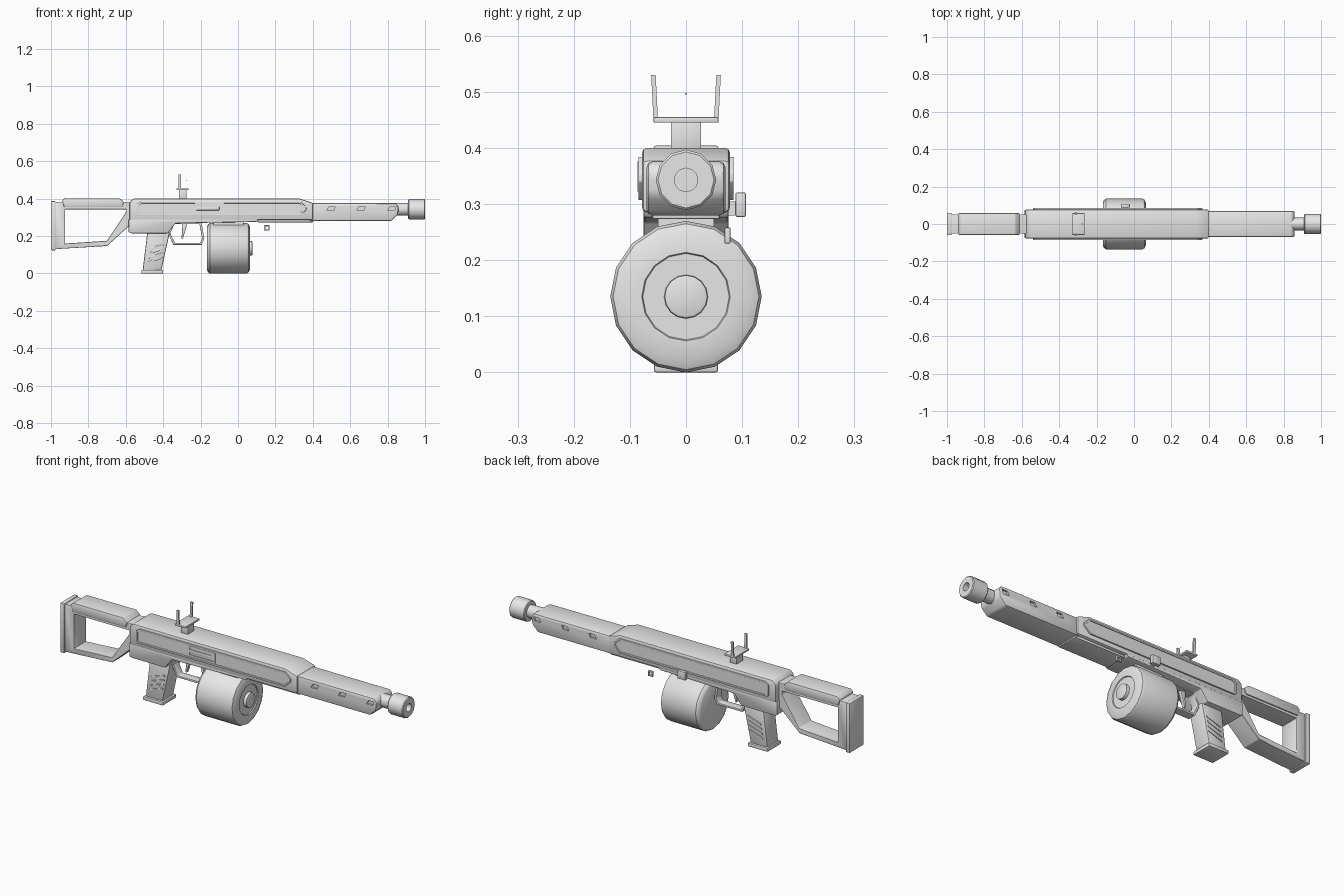
import bpy, bmesh, math

cube = bpy.data.objects.get("Cube")
if cube:
    bpy.data.objects.remove(cube, do_unlink=True)

grey = bpy.data.materials.new("plain grey")
grey.use_nodes = True
grey.diffuse_color = (0.8, 0.8, 0.8, 1)
grey.node_tree.nodes["Principled BSDF"].inputs["Base Color"].default_value = (0.8, 0.8, 0.8, 1)


def apply(obj, mod):
    bpy.context.view_layer.objects.active = obj
    bpy.ops.object.modifier_apply(modifier=mod.name)


def finish(name, bm, bevel=0, cutters=()):
    """Turn a bmesh into a bevelled, cut and shaded object."""
    bmesh.ops.recalc_face_normals(bm, faces=bm.faces)
    mesh = bpy.data.meshes.new(name)
    bm.to_mesh(mesh)
    bm.free()
    mesh.materials.append(grey)
    obj = bpy.data.objects.new(name, mesh)
    bpy.context.collection.objects.link(obj)
    bpy.ops.object.select_all(action='DESELECT')
    obj.select_set(True)
    bpy.context.view_layer.objects.active = obj
    if bevel:
        mod = obj.modifiers.new("edge_bevel", 'BEVEL')
        mod.width, mod.segments, mod.limit_method = bevel, 2, 'ANGLE'
        apply(obj, mod)
    for cutter in cutters:
        mod = obj.modifiers.new("cut", 'BOOLEAN')
        mod.operation, mod.solver, mod.object = 'DIFFERENCE', 'EXACT', cutter
        apply(obj, mod)
        bpy.data.objects.remove(cutter, do_unlink=True)
    bpy.ops.object.shade_smooth_by_angle(angle=math.radians(32))
    return obj


def prism(name, outline, y0, y1, bevel=0, cutters=()):
    """Side outline in x and z, extruded between two y values."""
    bm = bmesh.new()
    face = bm.faces.new([bm.verts.new((x, y0, z)) for x, z in outline])
    moved = bmesh.ops.extrude_face_region(bm, geom=[face])["geom"]
    bmesh.ops.translate(bm, vec=(0, y1 - y0, 0),
                        verts=[v for v in moved if isinstance(v, bmesh.types.BMVert)])
    return finish(name, bm, bevel, cutters)


def box(name, x0, x1, y0, y1, z0, z1, bevel=0):
    return prism(name, [(x0, z0), (x1, z0), (x1, z1), (x0, z1)], y0, y1, bevel)


def frame(name, outer, inner, y0, y1, bevel=0):
    """Closed loop between two outlines of equal point count."""
    bm = bmesh.new()
    rings = [[bm.verts.new((x, y, z)) for x, z in line]
             for line, y in ((outer, y0), (outer, y1), (inner, y1), (inner, y0))]
    n = len(outer)
    for k in range(4):
        a, b = rings[k], rings[(k + 1) % 4]
        for i in range(n):
            j = (i + 1) % n
            bm.faces.new((a[i], a[j], b[j], b[i]))
    return finish(name, bm, bevel)


def lathe(name, profile, sides, z):
    """Spin (x, radius) points about a lengthwise axis."""
    bm = bmesh.new()
    turn = [2 * math.pi * i / sides for i in range(sides)]
    rings = [[bm.verts.new((x, r * math.cos(t), z + r * math.sin(t))) for t in turn]
             for x, r in profile]
    for a, b in zip(rings, rings[1:]):
        for i in range(sides):
            j = (i + 1) % sides
            bm.faces.new((a[i], a[j], b[j], b[i]))
    bm.faces.new(rings[0])
    bm.faces.new(rings[-1])
    return finish(name, bm)


# Stock: open frame, cheek rest and butt pad
frame("stock_frame",
      [(-0.98, .383), (-0.57, .383), (-0.57, .265), (-0.70, .147), (-0.98, .13)],
      [(-0.925, .343), (-0.60, .343), (-0.60, .325), (-0.70, .175), (-0.925, .16)],
      -0.052, 0.052, 0.004)
prism("cheek_rest", [(-0.93, .355), (-0.94, .39), (-0.925, .404), (-0.635, .404),
                     (-0.61, .382), (-0.62, .355)], -0.058, 0.058, 0.004)
box("butt_pad", -1.0, -0.975, -0.06, 0.06, .124, .387, 0.005)

# Receiver: upper and lower halves
prism("upper_receiver", [(-0.58, .285), (-0.58, .38), (-0.56, .40), (0.33, .40),
                         (0.40, .378), (0.40, .285)], -0.078, 0.078, 0.008)
prism("lower_receiver", [(-0.585, .29), (-0.585, .22), (-0.57, .215), (-0.375, .215),
                         (-0.335, .268), (0.10, .276), (0.11, .29)], -0.076, 0.076, 0.004)
box("lower_rail", 0.105, 0.40, -0.06, 0.06, .273, .29, 0.003)

# Side panels: raised border with a lower inner plate
border = [(-0.54, .315), (-0.53, .307), (0.33, .307), (0.365, .34), (0.365, .355),
          (0.335, .384), (-0.52, .384), (-0.54, .37)]
inside = [(-0.53, .32), (-0.525, .316), (0.325, .316), (0.355, .343), (0.355, .352),
          (0.33, .375), (-0.515, .375), (-0.53, .365)]
for side, s in (("right", -1), ("left", 1)):
    frame(side + "_panel_border", border, inside, s * 0.075, s * 0.085, 0.002)
    prism(side + "_panel", inside, s * 0.075, s * 0.081)

# Ejection port with bolt on the right side
frame("ejection_port_frame",
      [(-0.23, .322), (-0.075, .322), (-0.075, .376), (-0.23, .376)],
      [(-0.225, .329), (-0.083, .329), (-0.083, .368), (-0.225, .368)],
      -0.086, -0.078)
box("bolt", -0.225, -0.10, -0.0845, -0.079, .338, .356, 0.002)

# Charging handle on the left side
box("handle_stem", -0.055, -0.035, 0.07, 0.09, .28, .305)
box("charging_handle", -0.07, -0.022, 0.088, 0.107, .277, .321, 0.004)

# Handguard with slanted vents on both sides
vents = []
for x in (0.50, 0.66, 0.825):
    for s in (-1, 1):
        vents.append(prism("vent_cutter",
                           [(x - .025, .337), (x + .012, .337), (x + .02, .358), (x - .012, .358)],
                           s * 0.060, s * 0.09))
        vents[-1].hide_render = True
prism("handguard", [(0.38, .28), (0.82, .28), (0.855, .315), (0.86, .355), (0.845, .376),
                    (0.38, .376)], -0.07, 0.07, 0.010, vents)

# Barrel and hollow muzzle
lathe("barrel", [(0.83, .034), (0.92, .034)], 12, .343)
lathe("muzzle", [(0.94, .021), (1.0, .021), (1.0, .050), (0.996, .054), (0.914, .054),
                 (0.91, .050)], 12, .343)

# Drum magazine with stepped front cap and hub
lathe("drum_magazine", [(-0.167, .115), (-0.160, .128), (-0.150, .135), (0.045, .135),
                        (0.056, .130), (0.063, .115), (0.064, .079), (0.059, .077),
                        (0.059, .039), (0.075, .038), (0.077, .033)], 16, .135)
box("magazine_neck", -0.13, 0.03, -0.05, 0.05, .22, .285)

# Grip with slanted ridges and base plate
prism("grip", [(-0.51, .015), (-0.41, .015), (-0.365, .22), (-0.485, .22)],
      -0.047, 0.047, 0.007)
box("grip_base", -0.517, -0.40, -0.057, 0.057, 0, .019, 0.004)
for i in range(4):
    z = 0.055 + i * 0.024
    x = -0.485 + i * 0.004
    for s in (-1, 1):
        prism("grip_ridge", [(x, z), (x + .08, z + .026), (x + .08, z + .034), (x, z + .008)],
              s * 0.045, s * 0.051, 0.001)

# Trigger and guard
frame("trigger_guard",
      [(-0.375, .215), (-0.345, .153), (-0.195, .153), (-0.18, .185), (-0.195, .275), (-0.35, .275)],
      [(-0.362, .215), (-0.338, .164), (-0.202, .164), (-0.192, .187), (-0.206, .265), (-0.34, .265)],
      -0.022, 0.022, 0.002)
prism("trigger", [(-0.30, .27), (-0.27, .27), (-0.283, .225), (-0.295, .185), (-0.303, .188),
                  (-0.298, .225)], -0.009, 0.009, 0.002)

# Sight: mount, shelf, two thin posts and aiming bead
box("sight_mount", -0.315, -0.275, -0.027, 0.027, .395, .447, 0.002)
box("sight_shelf", -0.33, -0.265, -0.058, 0.058, .445, .455, 0.002)
for side, s in (("right", -1), ("left", 1)):
    post = box(side + "_sight_post", -0.318, -0.305, s * 0.050, s * 0.058, .45, .53)
    for v in post.data.vertices:
        if v.co.z > 0.5:
            v.co.y += s * 0.004
box("sight_bead", -0.277, -0.274, -0.0015, 0.0015, .495, .498)

# Sling loop beside the left lower edge
frame("sling_loop", [(0.14, .23), (0.168, .23), (0.168, .258), (0.14, .258)],
      [(0.147, .237), (0.161, .237), (0.161, .251), (0.147, .251)], 0.069, 0.079, 0.001)
